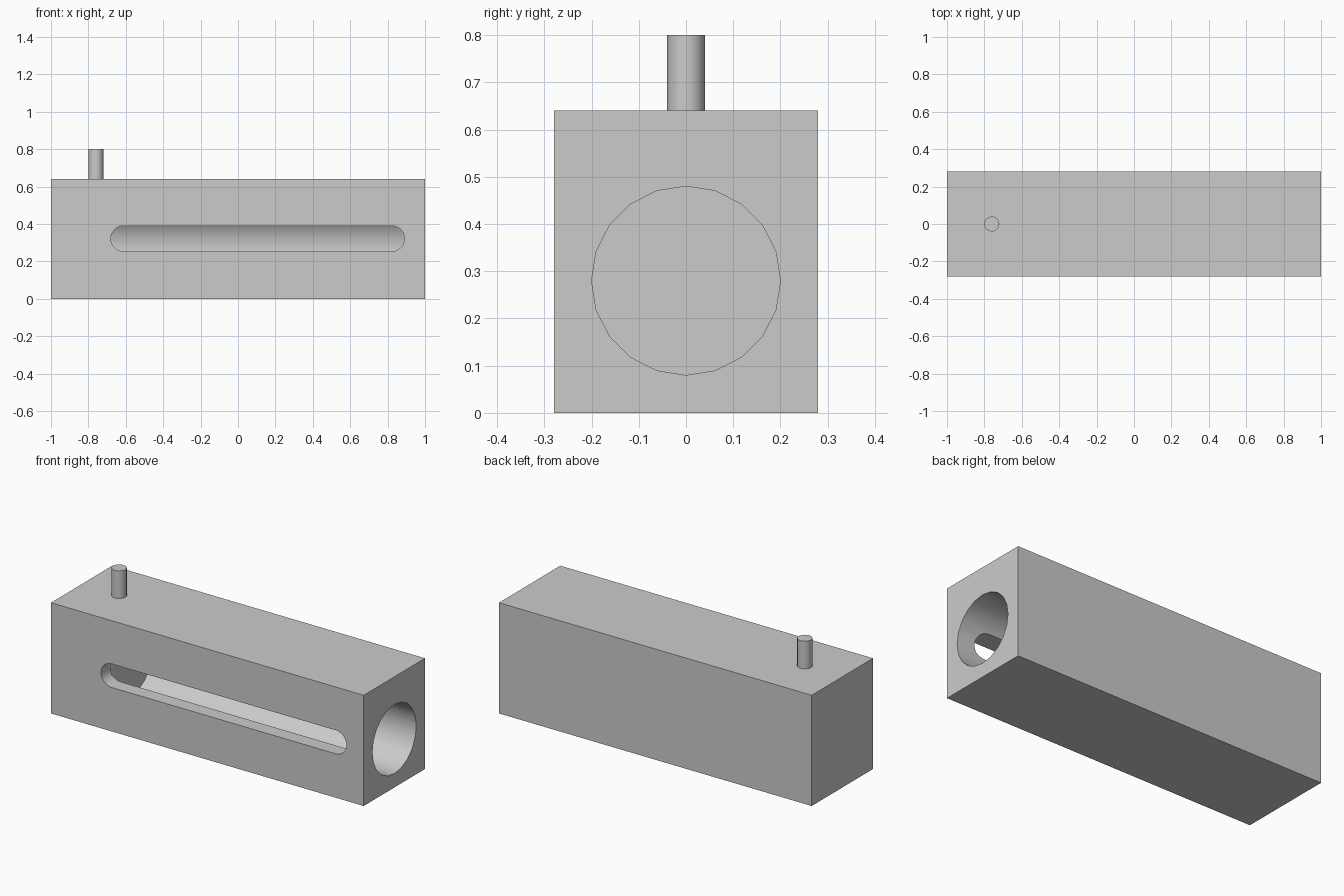
import bpy, bmesh
from math import pi, sin, cos, radians

cube = bpy.data.objects.get("Cube")
if cube:
    bpy.data.objects.remove(cube, do_unlink=True)

grey = bpy.data.materials.new("plain grey")
grey.use_nodes = True
color = (0.6, 0.6, 0.6, 1)
grey.diffuse_color = color
grey.node_tree.nodes["Principled BSDF"].inputs["Base Color"].default_value = color


def prism(name, outline, direction):
    """Extrude a closed outline along a direction."""
    bm = bmesh.new()
    face = bm.faces.new([bm.verts.new(p) for p in outline])
    top = bmesh.ops.extrude_face_region(bm, geom=[face])["geom"]
    bmesh.ops.translate(bm, vec=direction,
                        verts=[v for v in top if isinstance(v, bmesh.types.BMVert)])
    bmesh.ops.recalc_face_normals(bm, faces=bm.faces)
    mesh = bpy.data.meshes.new(name)
    bm.to_mesh(mesh)
    bm.free()
    mesh.materials.append(grey)
    obj = bpy.data.objects.new(name, mesh)
    bpy.context.collection.objects.link(obj)
    return obj


def arc(radius, start, end, steps):
    return [(radius * cos(start + (end - start) * i / steps),
             radius * sin(start + (end - start) * i / steps)) for i in range(steps + 1)]


def activate(obj):
    bpy.ops.object.select_all(action='DESELECT')
    obj.select_set(True)
    bpy.context.view_layer.objects.active = obj


def cut(target, cutter):
    cutter.hide_render = True
    mod = target.modifiers.new("cut", 'BOOLEAN')
    mod.operation, mod.solver, mod.object = 'DIFFERENCE', 'EXACT', cutter
    activate(target)
    bpy.ops.object.modifier_apply(modifier=mod.name)
    bpy.data.objects.remove(cutter, do_unlink=True)


# Rectangular housing block
block = prism("housing_block", [(sx, sy * 0.28, 0) for sx, sy in
                                ((-1, -1), (1, -1), (1, 1), (-1, 1))], (0, 0, 0.64))

# Blind round bore, open at the +x end
ring = arc(0.2, 0, 2 * pi, 20)[:-1]
cut(block, prism("bore_cutter", [(-0.683, y, 0.28 + z) for y, z in ring], (2, 0, 0)))

# Round-ended slot through the front wall into the bore
r = 0.068
ends = [(0.89 - r + x, z) for x, z in arc(r, -pi / 2, pi / 2, 12)]
ends += [(-0.68 + r + x, z) for x, z in arc(r, pi / 2, 3 * pi / 2, 12)]
cut(block, prism("slot_cutter", [(x, -0.4, 0.322 + z) for x, z in ends], (0, 0.4, 0)))

# Upright pin on top
pin = prism("top_pin", [(-0.76 + x * 0.2, y * 0.2, 0.64) for x, y in ring], (0, 0, 0.16))

for obj in (block, pin):
    activate(obj)
    bpy.ops.object.shade_smooth_by_angle(angle=radians(30))
